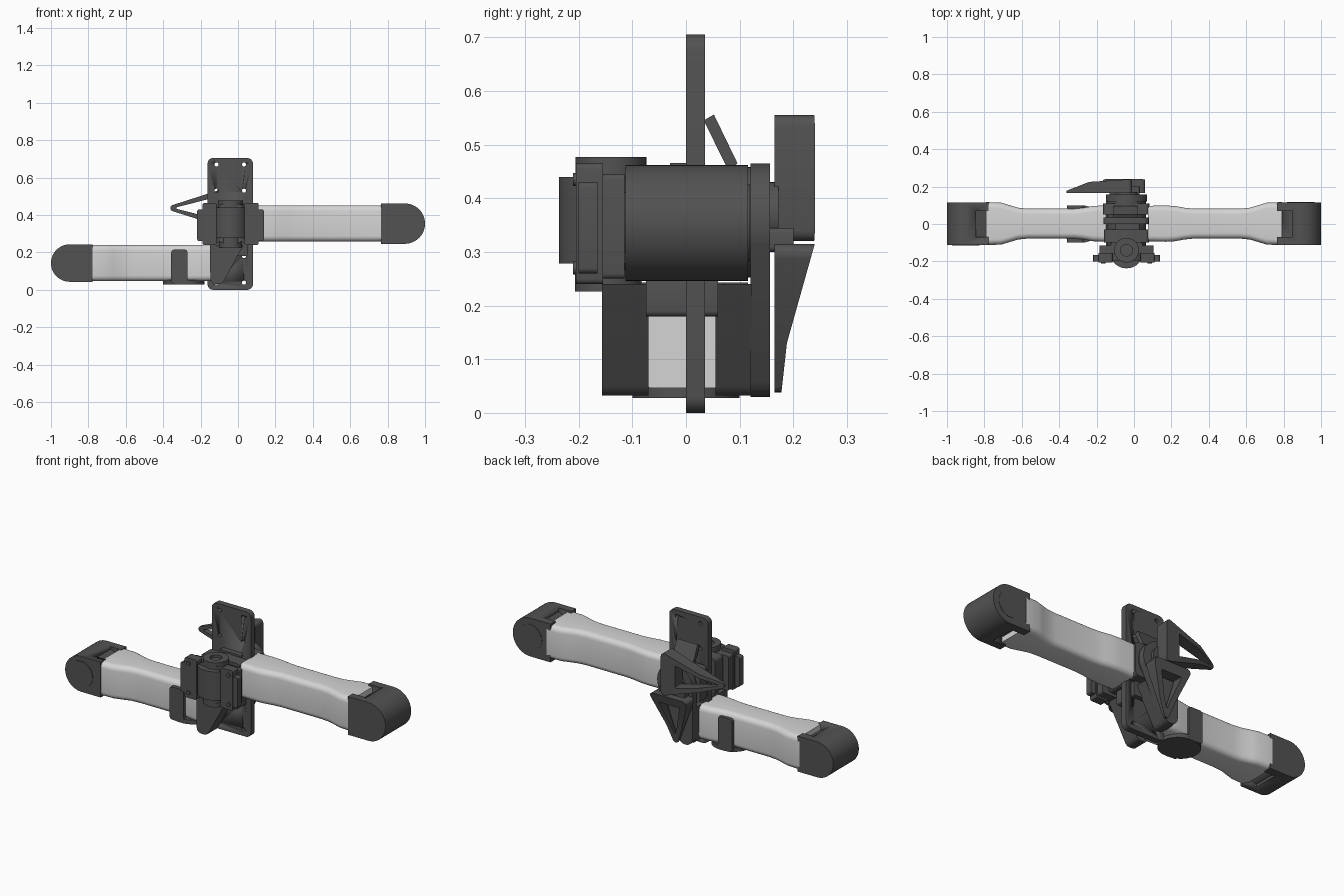
import bpy, bmesh, math
from mathutils import Vector
from mathutils.geometry import convex_hull_2d

if "Cube" in bpy.data.objects:
    bpy.data.objects.remove(bpy.data.objects["Cube"])


def material(name, value):
    m = bpy.data.materials.new(name)
    m.use_nodes = True
    m.diffuse_color = (value, value, value, 1)
    m.node_tree.nodes["Principled BSDF"].inputs["Base Color"].default_value = (value, value, value, 1)
    m.node_tree.nodes["Principled BSDF"].inputs["Roughness"].default_value = 0.6
    return m


DARK = material("dark grey", 0.085)
LIGHT = material("light grey", 0.66)
MID = -0.04      # centre line of the hub


def finish(name, bm, mat):
    bmesh.ops.recalc_face_normals(bm, faces=bm.faces)
    mesh = bpy.data.meshes.new(name)
    bm.to_mesh(mesh)
    bm.free()
    ob = bpy.data.objects.new(name, mesh)
    bpy.context.collection.objects.link(ob)
    mesh.materials.append(mat)
    bpy.ops.object.select_all(action="DESELECT")
    ob.select_set(True)
    bpy.context.view_layer.objects.active = ob
    bpy.ops.object.shade_smooth_by_angle(angle=math.radians(35))
    return ob


def hull(name, circles, lo, hi, axis="y", mat=DARK):
    """Extrude the outline stretched around circles (u, v, radius)."""
    pts = []
    for u, v, r in circles:
        n = 48 if r > 0.05 else 16 if r > 0 else 1
        pts += [Vector((u + r * math.cos(math.tau * i / n), v + r * math.sin(math.tau * i / n))) for i in range(n)]
    ring = [pts[i] for i in convex_hull_2d(pts)]
    place = {"x": lambda p, h: (h, p.x, p.y), "y": lambda p, h: (p.x, h, p.y), "z": lambda p, h: (p.x, p.y, h)}[axis]
    bm = bmesh.new()
    a = [bm.verts.new(place(p, lo)) for p in ring]
    b = [bm.verts.new(place(p, hi)) for p in ring]
    bm.faces.new(a)
    bm.faces.new(b)
    for i in range(len(ring)):
        j = (i + 1) % len(ring)
        bm.faces.new((a[i], a[j], b[j], b[i]))
    return finish(name, bm, mat)


def slab(name, x0, x1, z0, z1, y0, y1, r=0.01):
    return hull(name, [(x, z, r) for x in (x0 + r, x1 - r) for z in (z0 + r, z1 - r)], y0, y1)


def cut(ob, cutters):
    for c in cutters:
        m = ob.modifiers.new("cut", "BOOLEAN")
        m.operation, m.solver, m.object = "DIFFERENCE", "EXACT", c
    deps = bpy.context.evaluated_depsgraph_get()
    ob.data = bpy.data.meshes.new_from_object(ob.evaluated_get(deps))
    ob.modifiers.clear()
    for c in cutters:
        bpy.data.objects.remove(c)


def arm(name, side, z, inner):
    """Waisted rounded beam running along x."""
    stations = [(inner, 0.095), (0.17, 0.097), (0.22, 0.094), (0.27, 0.085), (0.32, 0.08), (0.57, 0.08),
                (0.62, 0.085), (0.67, 0.1), (0.71, 0.112), (0.79, 0.115)]
    half_z, r = 0.097, 0.03
    bm = bmesh.new()
    rings = []
    for x, half_y in stations:
        ring = []
        for q, (sy, sz) in enumerate(((1, 1), (-1, 1), (-1, -1), (1, -1))):
            for k in range(6):
                t = math.pi / 2 * (q + k / 5)
                ring.append(bm.verts.new((side * x, sy * (half_y - r) + r * math.cos(t) + 0.002,
                                          z + sz * (half_z - r) + r * math.sin(t))))
        rings.append(ring)
    for a, b in zip(rings, rings[1:]):
        for i in range(len(a)):
            j = (i + 1) % len(a)
            bm.faces.new((a[i], a[j], b[j], b[i]))
    bm.faces.new(rings[0])
    bm.faces.new(rings[-1])
    finish(name, bm, LIGHT)


def end_cap(side_name, side, z, r, start):
    """Rounded knuckle with a pocket above and below the arm end."""
    cx = side * (1 - r)
    cap = hull(side_name + "_end_cap", [(cx, z, r), (side * start, z - r, 0), (side * start, z + r, 0)], -0.113, 0.116)
    pockets = []
    for s in (-1, 1):
        pockets.append(hull("pocket", [(side * 0.74, z + s * 0.05, 0), (side * 0.74, z + s * 0.15, 0),
                                       (side * 0.845, z + s * 0.15, 0), (side * 0.845, z + s * 0.085, 0)],
                            -0.07, 0.07))
    cut(cap, pockets)
    face = -side
    ys = sorted((face * -0.11, face * -0.118)) if side > 0 else (-0.116, -0.11)
    hull(side_name + "_pivot_disc", [(cx, z, 0.073)], ys[0], ys[1])


# Arms and their knuckles
arm("left_arm", 1, 0.355, 0.075)
arm("right_arm", -1, 0.143, 0.12)
end_cap("left", 1, 0.354, 0.108, 0.765)
end_cap("right", -1, 0.143, 0.1, 0.778)

# Mounting plate with screw holes
plate = slab("mounting_plate", -0.163, 0.08, 0, 0.705, 0, 0.035, 0.03)
cut(plate, [hull("hole", [(x, z, 0.011)], -0.02, 0.06) for x in (-0.115, 0.032) for z in (0.67, 0.53, 0.18, 0.038)])

# Fork around the inner end of the lower arm
foot = [(-0.12, 0.06, 0.028), (-0.1, 0.06, 0.028), (-0.15, 0.24, 0), (0.03, 0.24, 0)]
hull("fork_front", foot, -0.157, -0.07)
hull("fork_back", foot, 0.055, 0.122)
slab("fork_bridge", -0.15, 0.05, 0.18, 0.26, -0.075, 0.06)
hull("back_cover", [(MID, 0.355, 0.11), (-0.105, 0.075, 0.045)], 0.12, 0.157)
hull("back_cover_boss", [(MID, 0.37, 0.06)], 0.15, 0.172)

# Hub between the two arms
hull("hub_drum", [(MID, 0.355, 0.103)], -0.16, 0.125)
slab("hub_block_back", -0.165, 0.082, 0.26, 0.45, 0.05, 0.11, 0.02)
slab("hub_block_front", -0.16, 0.08, 0.255, 0.455, -0.1, -0.03, 0.02)
slab("hub_rib", -0.1, 0.03, 0.44, 0.466, -0.03, 0)

# Clamp in front with an upright motor
slab("clamp_plate", -0.185, 0.105, 0.25, 0.445, -0.165, -0.115)
for side, name in ((-1, "right"), (1, "left")):
    slab(name + "_clamp_jaw", *sorted((MID + side * 0.075, MID + side * 0.15)), 0.24, 0.465, -0.205, -0.155)
    slab(name + "_clamp_flange", *sorted((MID + side * 0.1, MID + side * 0.178)), 0.26, 0.43, -0.2, -0.165)
    for z in (0.27, 0.435):
        hull(name + "_clamp_screw", [(MID + side * 0.125, z, 0.012)], -0.211, -0.2)
hull("clamp_ring", [(MID, 0.355, 0.113)], -0.195, -0.155)
hull("motor_body", [(MID, -0.145, 0.092)], 0.278, 0.44, "z")
hull("motor_base", [(MID, -0.145, 0.062)], 0.226, 0.28, "z")
motor_cap = hull("motor_cap", [(MID, -0.14, 0.066)], 0.43, 0.477, "z")
cut(motor_cap, [hull("recess", [(MID, -0.14, 0.032)], 0.462, 0.5, "z")])

# Clip holding the lower arm
hull("clip_base", [(-0.28, 0, 0.1), (-0.3, 0, 0.1)], 0.028, 0.052, "z")
for name, y in (("front", -0.1), ("back", 0.075)):
    slab(name + "_clip_tab", -0.357, -0.27, 0.03, 0.215, y, y + 0.025, 0.015)


def pedal(name, outline, opening, axis, base, kink, tip, kink_depth):
    """Open triangular frame, thick at the base and thin at the tip."""
    ob = hull(name, outline, 0.165, 0.24)
    cut(ob, [hull("opening", opening, 0.1, 0.3)])
    bm = bmesh.new()
    bm.from_mesh(ob.data)
    normal = Vector((0, 0, 0))
    normal[axis] = 1
    bmesh.ops.bisect_plane(bm, geom=bm.verts[:] + bm.edges[:] + bm.faces[:], plane_co=normal * kink, plane_no=normal)
    for v in bm.verts:
        if v.co.y > 0.2:
            p = v.co[axis]
            if p >= kink:
                v.co.y = kink_depth + (0.24 - kink_depth) * (p - kink) / (base - kink)
            else:
                v.co.y = 0.178 + (kink_depth - 0.178) * (p - tip) / (kink - tip)
    bm.to_mesh(ob.data)
    bm.free()


# Two open triangular levers at the back
pedal("upper_lever", [(-0.03, 0.535, 0.02), (-0.03, 0.34, 0.02), (-0.345, 0.437, 0.017)],
      [(-0.1, 0.495, 0.005), (-0.1, 0.38, 0.005), (-0.325, 0.437, 0.005)], 0, -0.01, -0.24, -0.36, 0.225)
pedal("lower_lever", [(-0.145, 0.295, 0.02), (0.04, 0.295, 0.02), (-0.06, 0.055, 0.017)],
      [(-0.11, 0.26, 0.005), (0.005, 0.26, 0.005), (-0.058, 0.095, 0.005)], 2, 0.315, 0.13, 0.04, 0.188)
slab("lever_hinge", -0.13, 0.03, 0.3, 0.345, 0.15, 0.2)

# Slanted brace from the hub to the plate
hull("slanted_brace", [(0.033, 0.545, 0), (0.052, 0.556, 0), (0.096, 0.465, 0), (0.08, 0.45, 0)], -0.11, 0.02, "x")
